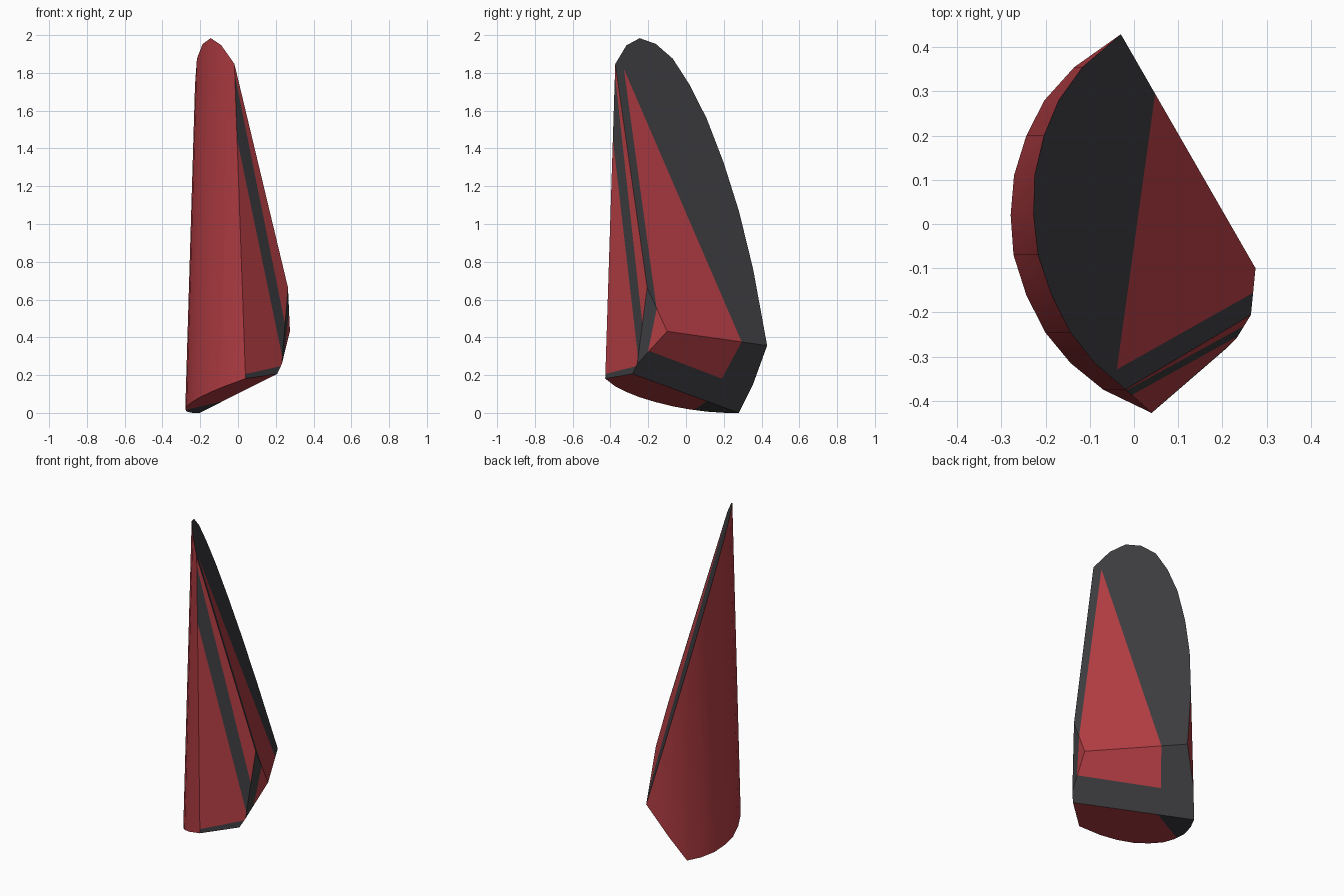
import bpy, bmesh, math
from mathutils import Vector as V

if "Cube" in bpy.data.objects:
    bpy.data.objects.remove(bpy.data.objects["Cube"])


def material(name, rgb):
    m = bpy.data.materials.new(name)
    m.diffuse_color = (*rgb, 1)
    m.use_nodes = True
    m.node_tree.nodes["Principled BSDF"].inputs["Base Color"].default_value = m.diffuse_color
    return m


red = material("red", (0.456, 0.048, 0.058))
dark = material("charcoal", (0.048, 0.048, 0.054))

bm = bmesh.new()

# Curved side profile (x, y at z = 0), closed by far points that get cut away
profile = [(0.0, 0.46), (-0.14, 0.355), (-0.203, 0.28), (-0.244, 0.2),
           (-0.272, 0.11), (-0.28, 0.02), (-0.274, -0.07), (-0.246, -0.16),
           (-0.204, -0.245), (-0.147, -0.315), (-0.074, -0.375),
           (0.08, -0.45), (0.8, -0.45), (0.8, 0.46)]
low, high = -0.6, 2.6
lean = 0.03
base = bm.faces.new([bm.verts.new((x + lean * low, y, low)) for x, y in profile])
ext = bmesh.ops.extrude_face_region(bm, geom=[base])
h = high - low
bmesh.ops.translate(bm, vec=(lean * h, 0, h),
                    verts=[g for g in ext["geom"] if isinstance(g, bmesh.types.BMVert)])
bmesh.ops.recalc_face_normals(bm, faces=bm.faces[:])

inside = V((-0.05, 0, 0.6))


def slice_off(p, q, r):
    """Cut the block flat through three points and return the outward normal."""
    p, q, r = V(p), V(q), V(r)
    n = (q - p).cross(r - p).normalized()
    if n.dot(inside - p) > 0:
        n = -n
    cut = bmesh.ops.bisect_plane(bm, geom=bm.verts[:] + bm.edges[:] + bm.faces[:],
                                 plane_co=p, plane_no=n, clear_outer=True, dist=1e-5)
    edges = [g for g in cut["geom_cut"] if isinstance(g, bmesh.types.BMEdge)]
    bmesh.ops.contextual_create(bm, geom=edges)
    bmesh.ops.recalc_face_normals(bm, faces=bm.faces[:])
    return n


# Corner points of the shard
tip = (-0.02, -0.375, 1.86)
back = (-0.03, 0.43, 0.365)
right = (0.275, -0.1, 0.44)
ridge = (0.265, -0.2, 0.655)
notch = (0.235, -0.25, 0.29)
heel = (0.205, -0.285, 0.215)
front = (0.043, -0.425, 0.19)
toe = (-0.2, 0.275, 0.01)

top_n = slice_off(tip, back, right)
under_n = slice_off(right, back, toe)
front_n = slice_off(tip, front, heel)
bottom_n = slice_off(front, heel, toe)
side_n = slice_off(ridge, right, notch)


def facing(n):
    bm.normal_update()
    return [f for f in bm.faces if f.normal.dot(n) > 0.998]


def patch(n, lines, ref):
    """Cut a flat face along lines; paint red the piece on ref's side of all."""
    planes = []
    for a, b in lines:
        a, b, r = V(a), V(b), V(ref)
        c = (b - a).cross(n).normalized()
        if c.dot(r - a) < 0:
            c = -c
        planes.append((a, c))
        fs = facing(n)
        geom = set(fs)
        for f in fs:
            geom.update(f.edges)
            geom.update(f.verts)
        bmesh.ops.bisect_plane(bm, geom=list(geom), plane_co=a, plane_no=c, dist=1e-5)
    for f in facing(n):
        m = f.calc_center_median()
        if all(c.dot(m - a) > 0 for a, c in planes):
            f.material_index = 0


# Cut faces are charcoal, with red patches
for n in (top_n, under_n, front_n, bottom_n, side_n):
    for f in facing(n):
        f.material_index = 1

peak = (-0.04, -0.33, 1.83)
p_back = (0.048, 0.295, 0.384)
p_ridge = (0.271, -0.155, 0.56)
p_notch = (0.248, -0.2, 0.34)
p_low = (-0.036, 0.19, 0.19)
patch(top_n, [(peak, p_back), (peak, p_ridge)], right)
patch(under_n, [(p_low, p_back), (p_low, p_notch)], right)
patch(side_n, [(p_ridge, p_notch)], right)
patch(bottom_n, [((-0.08, 0.11, 0.07), (-0.28, 0.04, 0.02))], heel)
patch(front_n, [((0.0, -0.39, 1.45), (0.234, -0.252, 0.3)),
                ((0.043, -0.425, 0.215), (0.222, -0.265, 0.255))], (0.06, -0.4, 0.6))
patch(front_n, [((-0.018, -0.376, 1.8), (0.246, -0.235, 0.5))], ridge)

# Stand on the ground
bmesh.ops.translate(bm, vec=(0, 0, -min(v.co.z for v in bm.verts)), verts=bm.verts[:])

mesh = bpy.data.meshes.new("shard")
bm.to_mesh(mesh)
bm.free()
mesh.materials.append(red)
mesh.materials.append(dark)
shard = bpy.data.objects.new("shard", mesh)
bpy.context.collection.objects.link(shard)
bpy.context.view_layer.objects.active = shard
shard.select_set(True)
bpy.ops.object.shade_smooth_by_angle(angle=math.radians(30))
